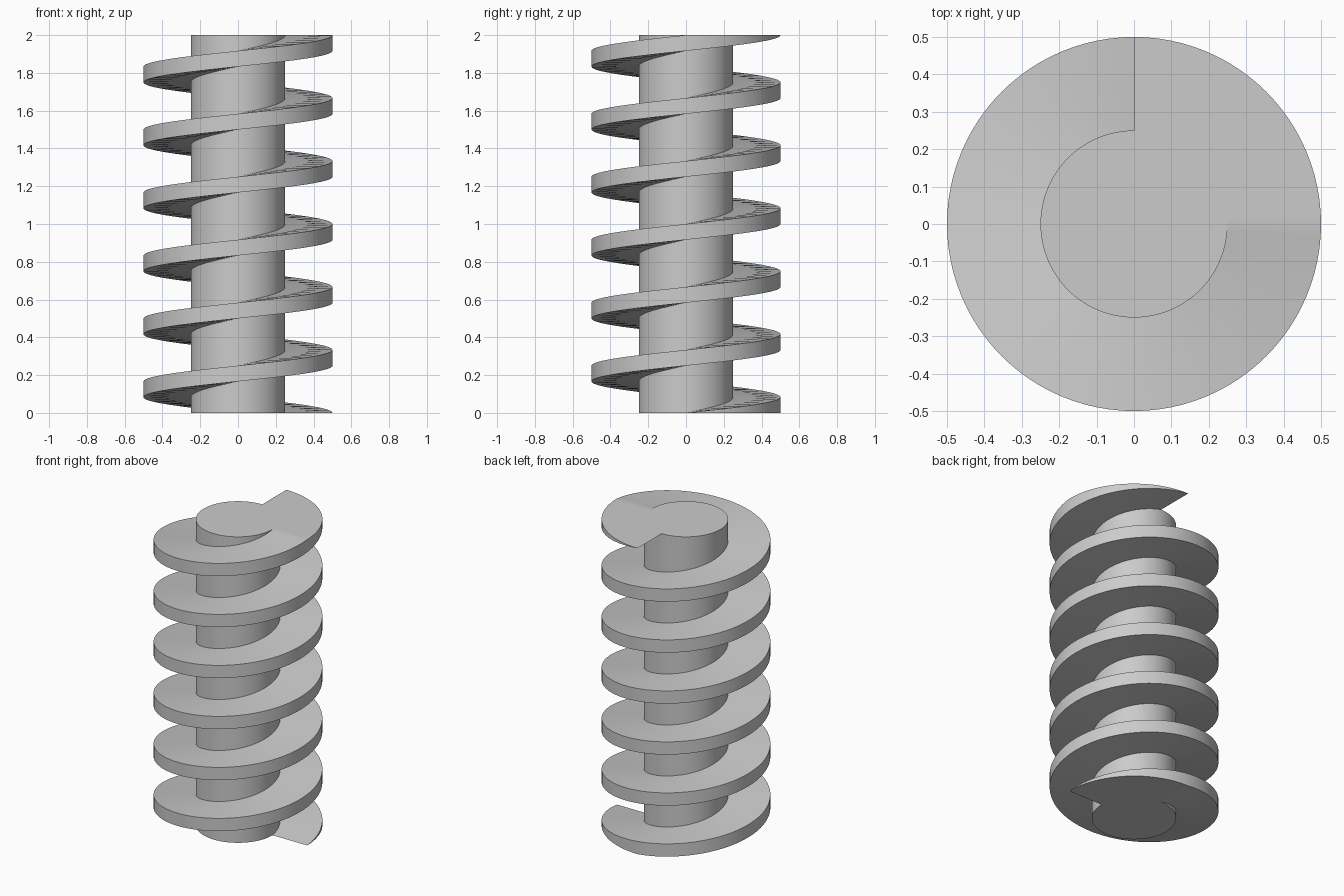
import bpy
import bmesh
from math import cos, sin, pi, radians

if "Cube" in bpy.data.objects:
    bpy.data.objects.remove(bpy.data.objects["Cube"])

HEIGHT = 2.0
SHAFT_R = 0.25
FLIGHT_R = 0.5
TURNS = 6
PITCH = HEIGHT / TURNS
THICK = PITCH / 4
SEGMENTS = 96  # per turn

steel = bpy.data.materials.new("grey steel")
steel.use_nodes = True
grey = (0.6, 0.6, 0.6, 1.0)
steel.diffuse_color = grey
steel.node_tree.nodes["Principled BSDF"].inputs["Base Color"].default_value = grey


def finish(name, bm):
    mesh = bpy.data.meshes.new(name)
    bm.to_mesh(mesh)
    bm.free()
    mesh.materials.append(steel)
    obj = bpy.data.objects.new(name, mesh)
    bpy.context.collection.objects.link(obj)
    bpy.ops.object.select_all(action="DESELECT")
    obj.select_set(True)
    bpy.context.view_layer.objects.active = obj
    bpy.ops.object.shade_smooth_by_angle(angle=radians(30))
    return obj


def clamp(z):
    return min(max(z, 0.0), HEIGHT)


# Central shaft
bm = bmesh.new()
bmesh.ops.create_cone(bm, cap_ends=True, segments=SEGMENTS, radius1=SHAFT_R,
                      radius2=SHAFT_R, depth=HEIGHT)
bmesh.ops.translate(bm, verts=bm.verts, vec=(0, 0, HEIGHT / 2))
finish("shaft", bm)

# Helical flight: a radial strip climbing the shaft, trimmed flat at both ends
bm = bmesh.new()
previous = None
for i in range(TURNS * SEGMENTS + SEGMENTS // 4 + 1):
    angle = 2 * pi * i / SEGMENTS
    top = PITCH * i / SEGMENTS
    low, high = clamp(top - THICK), clamp(top)
    ring = [bm.verts.new((r * cos(angle), r * sin(angle), z))
            for r, z in ((SHAFT_R, low), (FLIGHT_R, low),
                         (FLIGHT_R, high), (SHAFT_R, high))]
    if previous:
        for a in range(3):
            bm.faces.new((previous[a], ring[a], ring[a + 1], previous[a + 1]))
    previous = ring
bmesh.ops.remove_doubles(bm, verts=bm.verts, dist=0.0001)
bmesh.ops.recalc_face_normals(bm, faces=bm.faces)
finish("screw_flight", bm)
